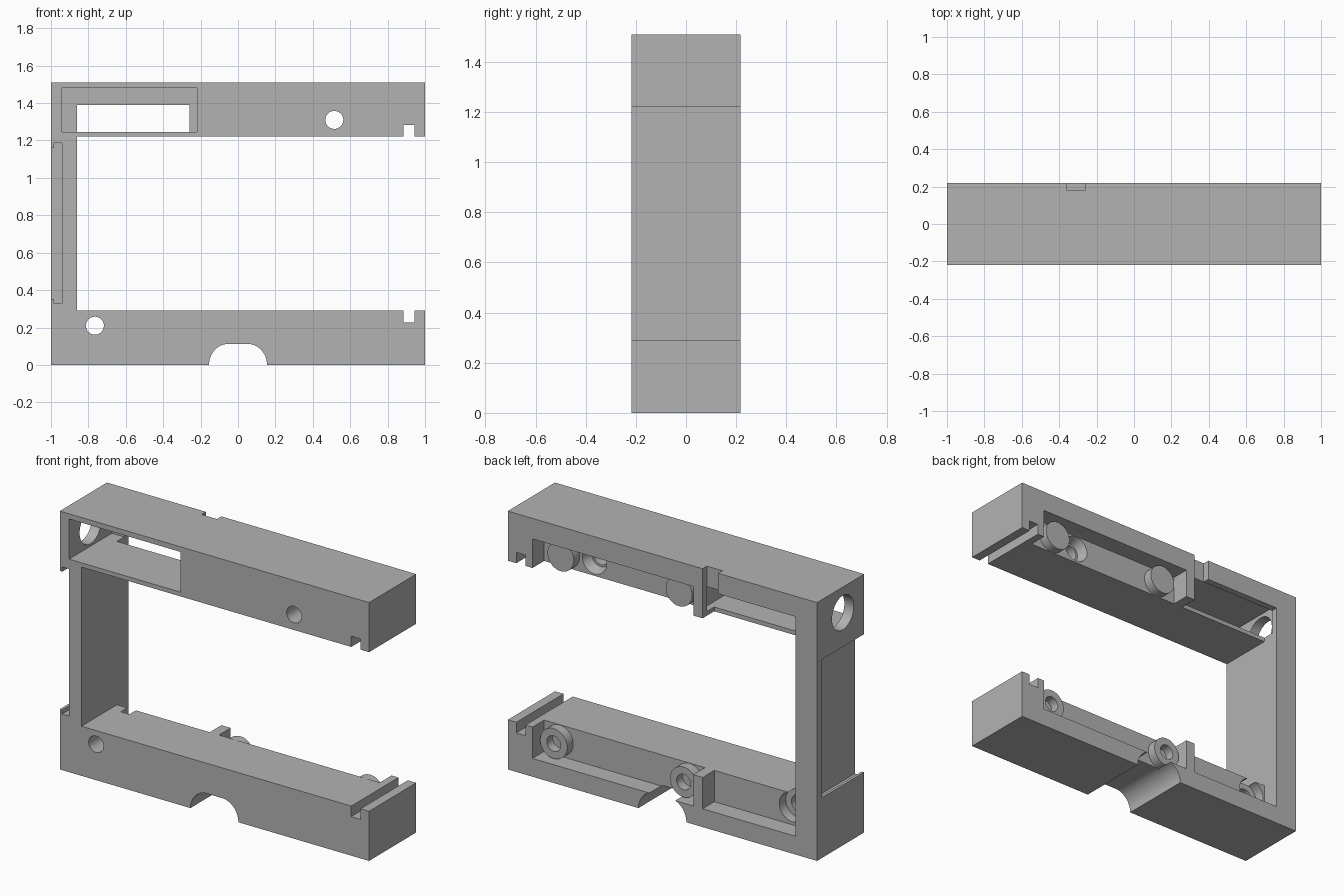
import bpy, bmesh, math
from mathutils import Matrix, Vector

if "Cube" in bpy.data.objects:
    bpy.data.objects.remove(bpy.data.objects["Cube"], do_unlink=True)

grey = bpy.data.materials.new("plain_grey")
grey.use_nodes = True
COLOUR = (0.45, 0.45, 0.45, 1)
grey.diffuse_color = COLOUR
grey.node_tree.nodes["Principled BSDF"].inputs["Base Color"].default_value = COLOUR

FRONT, BACK, WALL = -0.218, 0.218, 0.11   # WALL: floor of the rear pockets
OUT = 0.3                                 # cutters overshoot to here


def finish(name, bm):
    bmesh.ops.recalc_face_normals(bm, faces=bm.faces)
    mesh = bpy.data.meshes.new(name)
    bm.to_mesh(mesh)
    bm.free()
    mesh.materials.append(grey)
    ob = bpy.data.objects.new(name, mesh)
    bpy.context.collection.objects.link(ob)
    return ob


def prism(name, outline, y0, y1):
    """Extrude an x-z outline from y0 to y1."""
    bm = bmesh.new()
    face = bm.faces.new([bm.verts.new((x, y0, z)) for x, z in outline])
    new = bmesh.ops.extrude_face_region(bm, geom=[face])["geom"]
    bmesh.ops.translate(bm, vec=(0, y1 - y0, 0),
                        verts=[v for v in new if isinstance(v, bmesh.types.BMVert)])
    return finish(name, bm)


def box(name, x, y, z):
    return prism(name, [(x[0], z[0]), (x[1], z[0]), (x[1], z[1]), (x[0], z[1])], *y)


def cylinder(name, centre, r0, r1, depth, axis="Y"):
    """Round cutter or peg; r0 is the radius at the low end of the axis."""
    turn = Matrix.Rotation(-math.pi / 2, 4, "X") if axis == "Y" else Matrix.Rotation(math.pi / 2, 4, "Y")
    bm = bmesh.new()
    bmesh.ops.create_cone(bm, cap_ends=True, segments=48, radius1=r0, radius2=r1, depth=depth,
                          matrix=Matrix.Translation(Vector(centre)) @ turn)
    return finish(name, bm)


def cut(target, cutters):
    for c in cutters:
        mod = target.modifiers.new("cut", "BOOLEAN")
        mod.operation, mod.solver, mod.object = "DIFFERENCE", "EXACT", c
    deps = bpy.context.evaluated_depsgraph_get()
    mesh = bpy.data.meshes.new_from_object(target.evaluated_get(deps))
    target.modifiers.clear()
    target.data = mesh
    for c in cutters:
        bpy.data.objects.remove(c, do_unlink=True)


# C-shaped frame
frame = prism("frame", [(-1, 0), (1, 0), (1, 0.29), (-0.86, 0.29), (-0.86, 1.22),
                        (1, 1.22), (1, 1.51), (-1, 1.51)], FRONT, BACK)
cutters = []

# Rear pockets on both arms, split by a small divider
for x in [(-0.2, 0.84), (-0.86, -0.26)]:
    cutters.append(box("upper_pocket", x, (WALL, OUT), (1.15, 1.39)))
    cutters.append(box("lower_pocket", x, (WALL, OUT), (0.107, 0.36)))

# Front window bay, wire notch and round side opening
cutters.append(box("window_bay", (-0.94, -0.22), (-OUT, 0.178), (1.245, 1.48)))
cutters.append(box("wire_notch", (-0.36, -0.26), (0.178, OUT), (1.35, 1.6)))
cutters.append(cylinder("side_opening", (-1, -0.02, 1.36), 0.1, 0.1, 0.24, "X"))

# Undercut panel recess in the side of the post
cutters.append(box("panel_mouth", (-1.1, -0.96), (-OUT, 0.172), (0.352, 1.16)))
cutters.append(box("panel_groove", (-0.984, -0.94), (-OUT, 0.172), (0.328, 1.187)))

# Slots near the arm tips
for z in [(1.15, 1.283), (0.228, 0.36)]:
    cutters.append(box("tip_slot", (0.885, 0.945), (-OUT, OUT), z))

# Rounded arch under the lower arm
arch = [(-0.155, -0.1)]
for cx, start in [(-0.05, 180), (0.05, 90)]:
    for i in range(13):
        a = math.radians(start - i * 7.5)
        arch.append((cx + 0.105 * math.cos(a), 0.113 * math.sin(a)))
arch.append((0.155, -0.1))
cutters.append(prism("arch", arch, -OUT, OUT))

# Screw holes with widened rear mouths
for x, z, inner in [(0.515, 1.31, 0.06), (-0.765, 0.21, 0.085)]:
    cutters.append(cylinder("screw_hole", (x, 0, z), 0.048, 0.048, 0.8))
    cutters.append(cylinder("screw_mouth", (x, WALL - 0.02, z), inner, 0.085, 0.08))
cut(frame, cutters)

# Solid pegs in the upper pocket, hollow bosses in the lower one
rounds = [frame]
for side, x in [("left", 0.695), ("middle", -0.07)]:
    rounds.append(cylinder(side + "_peg", (x, 0.135, 1.305), 0.085, 0.085, 0.06))
for side, x in [("left", 0.74), ("middle", -0.1)]:
    boss = cylinder(side + "_boss", (x, 0.135, 0.2), 0.088, 0.088, 0.06)
    cut(boss, [cylinder("boss_hole", (x, 0.16, 0.2), 0.045, 0.045, 0.1)])
    rounds.append(boss)

# Smooth the round walls, keep the corners sharp
bpy.ops.object.select_all(action="DESELECT")
for ob in rounds:
    ob.select_set(True)
bpy.context.view_layer.objects.active = frame
bpy.ops.object.shade_smooth_by_angle(angle=math.radians(30))
